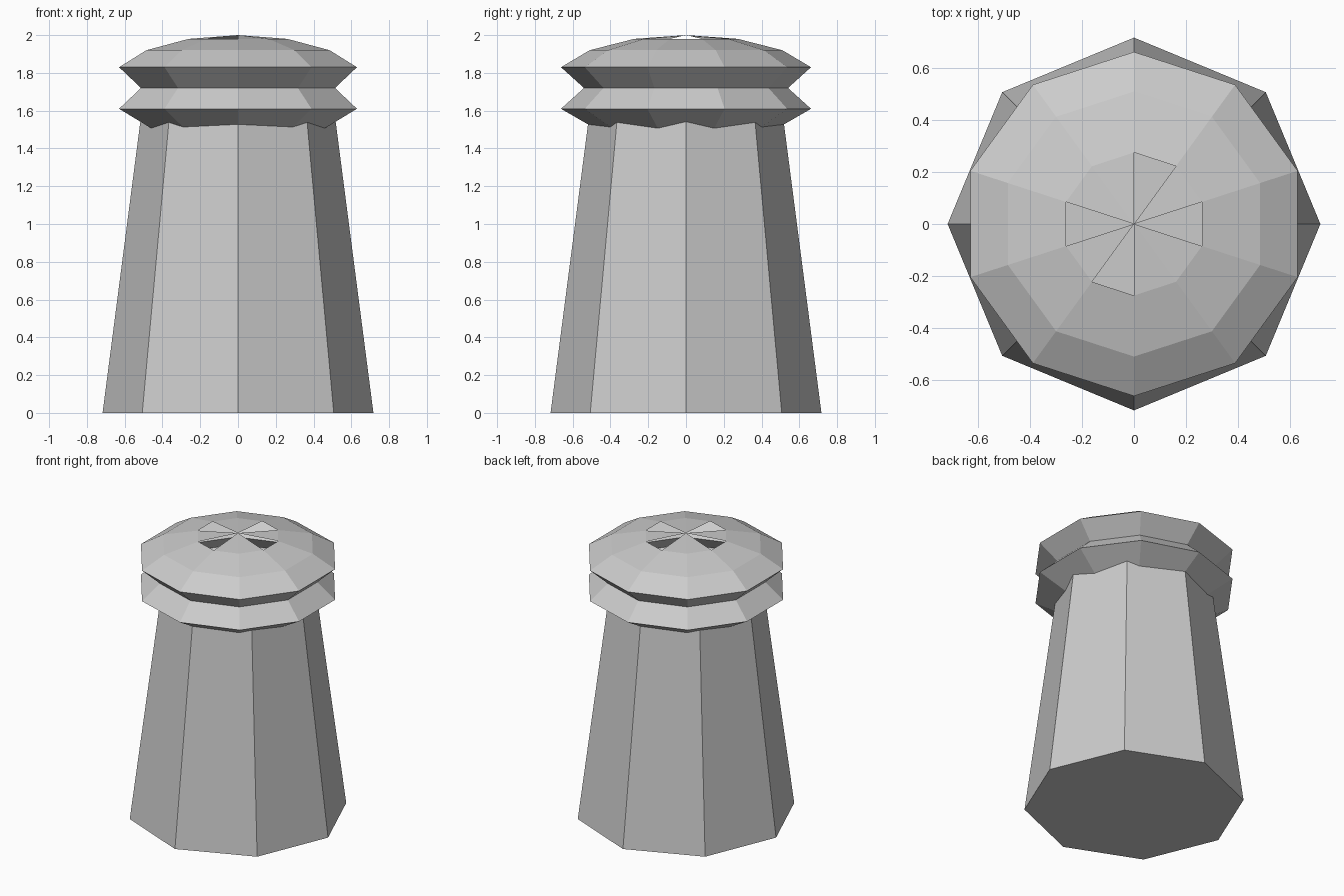
import bpy, bmesh
from math import sin, cos, pi

if "Cube" in bpy.data.objects:
    bpy.data.objects.remove(bpy.data.objects["Cube"])


def finish(bm, name):
    bmesh.ops.recalc_face_normals(bm, faces=bm.faces)
    mesh = bpy.data.meshes.new(name)
    bm.to_mesh(mesh)
    bm.free()
    obj = bpy.data.objects.new(name, mesh)
    bpy.context.collection.objects.link(obj)
    return obj


def lathe(bm, profile, sides):
    """Stack flat-sided rings, first corner at +y, going clockwise."""
    rings = []
    for r, z in profile:
        angles = [pi / 2 - 2 * pi * k / sides for k in range(sides)]
        rings.append([bm.verts.new((r * cos(a), r * sin(a), z)) for a in angles])
    for low, high in zip(rings, rings[1:]):
        for k in range(sides):
            n = (k + 1) % sides
            bm.faces.new((low[k], high[k], high[n], low[n]))
    return rings


# Tapered eight-sided body
bm = bmesh.new()
rings = lathe(bm, [(0.717, 0), (0.516, 1.55)], 8)
for ring in rings:
    bm.faces.new(ring)
finish(bm, "shaker_body")

# Ten-sided ridged cap shell, with four open pouring holes around the peak
bm = bmesh.new()
cap_profile = [(0.48, 1.505), (0.662, 1.61), (0.54, 1.72),
               (0.662, 1.83), (0.51, 1.92), (0.275, 1.98)]
rim = lathe(bm, cap_profile, 10)[-1]
peak = bm.verts.new((0, 0, 2.0))
holes = {0, 2, 5, 7}
for k in range(10):
    if k not in holes:
        bm.faces.new((rim[k], peak, rim[(k + 1) % 10]))
finish(bm, "shaker_cap")
